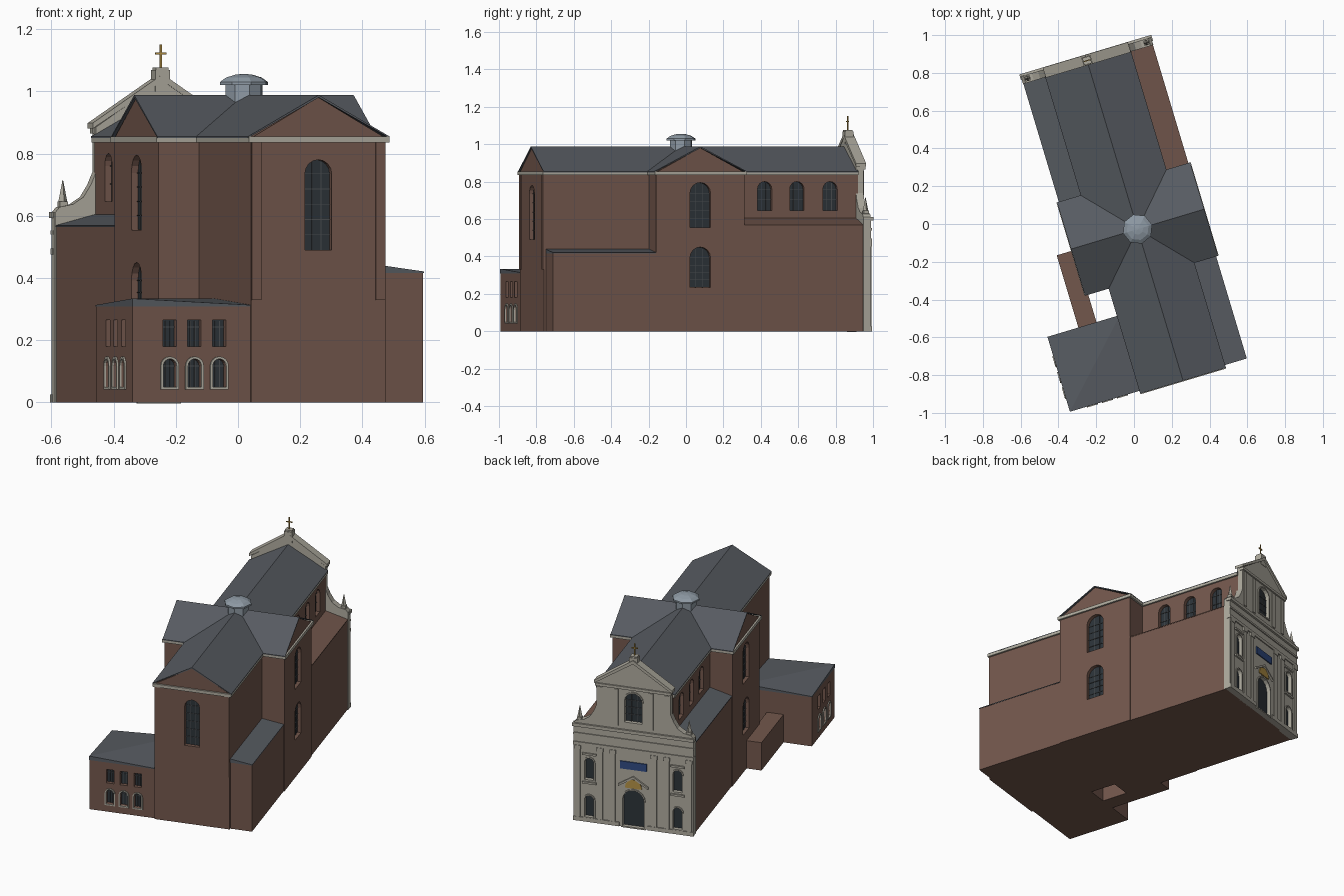
import bpy, bmesh, math
from mathutils import Matrix, Vector

if "Cube" in bpy.data.objects:
    bpy.data.objects.remove(bpy.data.objects["Cube"])

# The church sits turned on the plan: build square, then place with M
M = Matrix.Translation((0.019, -0.027, 0)) @ Matrix.Rotation(math.radians(16.7), 4, 'Z')


def material(name, rgb):
    m = bpy.data.materials.new(name)
    m.diffuse_color = (*rgb, 1)
    m.use_nodes = True
    m.node_tree.nodes["Principled BSDF"].inputs["Base Color"].default_value = m.diffuse_color
    return m


BRICK = material("brick", (0.17, 0.095, 0.072))
SLATE = material("slate", (0.095, 0.105, 0.12))
STONE = material("stone", (0.42, 0.40, 0.34))
LEAD = material("lead", (0.27, 0.32, 0.37))
GLASS = material("glass", (0.025, 0.033, 0.04))
IRON = material("iron", (0.07, 0.075, 0.08))
GOLD = material("gold", (0.45, 0.28, 0.06))
BLUE = material("blue", (0.03, 0.07, 0.22))


def finish(name, bm, mat):
    bmesh.ops.recalc_face_normals(bm, faces=bm.faces)
    me = bpy.data.meshes.new(name)
    bm.to_mesh(me)
    bm.free()
    ob = bpy.data.objects.new(name, me)
    bpy.context.collection.objects.link(ob)
    me.materials.append(mat)
    ob.matrix_world = M
    return ob


def face(axis, off, s):
    """Wall plane: maps (along, height, outwards) to local coordinates."""
    if axis == 0:
        return lambda a, z, d: Vector((off + s * d, a, z))
    return lambda a, z, d: Vector((a, off + s * d, z))


def solid(bm, prof, f, d0, d1):
    lo = [bm.verts.new(f(a, z, d0)) for a, z in prof]
    hi = [bm.verts.new(f(a, z, d1)) for a, z in prof]
    bm.faces.new(lo)
    bm.faces.new(hi)
    n = len(prof)
    for i in range(n):
        j = (i + 1) % n
        bm.faces.new((lo[i], lo[j], hi[j], hi[i]))


def ring(bm, outer, inner, f, d0, d1):
    loops = [[bm.verts.new(f(a, z, d)) for a, z in p]
             for p, d in ((outer, d0), (outer, d1), (inner, d1), (inner, d0))]
    n = len(outer)
    for k in range(4):
        p, q = loops[k], loops[(k + 1) % 4]
        for i in range(n):
            j = (i + 1) % n
            bm.faces.new((p[i], p[j], q[j], q[i]))


def rect(a0, a1, z0, z1):
    return [(a0, z0), (a1, z0), (a1, z1), (a0, z1)]


def arch(a, w, z0, z1, n=8):
    r = w / 2
    pts = [(a - r, z0), (a + r, z0)]
    return pts + [(a + r * math.cos(math.pi * i / n), z1 - r + r * math.sin(math.pi * i / n))
                  for i in range(n + 1)]


def box(bm, u0, u1, v0, v1, z0, z1):
    solid(bm, rect(u0, u1, z0, z1), face(1, 0, 1), v0, v1)


def part(name, mat, prof, f, d0, d1):
    bm = bmesh.new()
    solid(bm, prof, f, d0, d1)
    return finish(name, bm, mat)


def windows(wall, name, specs, depth=0.026, frame=None):
    """Cut recesses in a wall, then fit panes, bars and optional surrounds.
    specs: (face, centre, width, z0, z1, arched, bars)"""
    cut, pane, bars, trim = (bmesh.new() for _ in range(4))
    for f, a, w, z0, z1, arched, grid in specs:
        shape = (lambda g: arch(a, w + 2 * g, z0 - g, z1 + g)) if arched else \
                (lambda g: rect(a - w / 2 - g, a + w / 2 + g, z0 - g, z1 + g))
        solid(cut, shape(0), f, -depth, 0.02)
        solid(pane, shape(-0.0005), f, -depth - 0.002, -depth + 0.004)
        if grid:
            t, d = 0.0015, -depth + 0.008
            for k in (-1, 1):
                solid(bars, rect(a + k * w / 6 - t, a + k * w / 6 + t, z0, z1 - w * 0.08), f, -depth, d)
            n = max(2, round((z1 - z0) / 0.045))
            for k in range(1, n):
                z = z0 + (z1 - z0 - w / 2) * k / (n - 1)
                solid(bars, rect(a - w / 2, a + w / 2, z - t, z + t), f, -depth, d)
        if frame:
            ring(trim, shape(0.008), shape(0), f, -0.004, 0.006)
    cutter = finish(name + "_cutter", cut, GLASS)
    cutter.hide_render = True
    mod = wall.modifiers.new("recesses", 'BOOLEAN')
    mod.operation, mod.solver, mod.object = 'DIFFERENCE', 'EXACT', cutter
    bpy.context.view_layer.objects.active = wall
    bpy.ops.object.modifier_apply(modifier=mod.name)
    bpy.data.objects.remove(cutter)
    finish(name + "_panes", pane, GLASS)
    for label, bm, mat in (("_bars", bars, IRON), ("_surrounds", trim, frame)):
        if bm.verts:
            finish(name + label, bm, mat)
        else:
            bm.free()


def gabled(w):
    return [(-w, 0), (w, 0), (w, 0.85), (0, 0.98), (-w, 0.85)]


def chevron(w):
    return [(-w, 0.855), (0, 0.988), (w, 0.855), (w, 0.85), (0, 0.98), (-w, 0.85)]


X, Y = face(0, 0, 1), face(1, 0, 1)

# Nave with choir, and the transept crossing it
nave = part("nave_walls", BRICK, gabled(0.225), Y, -0.832, 0.92)
transept = part("transept_walls", BRICK, gabled(0.246), X, -0.36, 0.36)
part("nave_roof", SLATE, chevron(0.237), Y, -0.838, 0.92)
part("transept_roof", SLATE, chevron(0.258), X, -0.368, 0.368)
bm = bmesh.new()
box(bm, -0.236, 0.236, -0.842, 0.92, 0.835, 0.854)
box(bm, -0.371, 0.371, -0.257, 0.257, 0.835, 0.854)
finish("eaves_cornice", bm, STONE)
choir_end = face(1, -0.832, -1)
windows(nave, "nave_windows",
        [(face(0, s * 0.225, s), v, 0.08, 0.645, 0.80, True, True)
         for s in (-1, 1) for v in (0.40, 0.58, 0.765)]
        + [(choir_end, 0, 0.09, 0.49, 0.78, True, True)])
windows(transept, "transept_windows",
        [(face(0, s * 0.36, s), 0, 0.115, z0, z1, True, True)
         for s in (-1, 1) for z0, z1 in ((0.555, 0.795), (0.235, 0.45))])

# Choir corner strips
bm = bmesh.new()
for s in (-1, 1):
    solid(bm, rect(s * 0.208 - 0.016, s * 0.208 + 0.016, 0.33, 0.836), choir_end, -0.01, 0.005)
finish("choir_corner_strips", bm, BRICK)

# Aisles beside the nave and the choir, with lean-to roofs
for s, side, mat in ((-1, "left", SLATE), (1, "right", BRICK)):
    part(side + "_aisle_walls", BRICK,
         [(s * 0.2, 0), (s * 0.355, 0), (s * 0.355, 0.565), (s * 0.2, 0.603)], Y, 0.22, 0.92)
    part(side + "_aisle_roof", mat,
         [(s * 0.22, 0.598), (s * 0.358, 0.564), (s * 0.358, 0.569), (s * 0.22, 0.606)], Y, 0.24, 0.92)
part("choir_aisle_walls", BRICK, rect(0.2, 0.355, 0, 0.418), Y, -0.82, -0.2)
part("choir_aisle_roof", SLATE, [(0.22, 0.416), (0.357, 0.416), (0.357, 0.421), (0.22, 0.44)], Y, -0.822, -0.24)

# Sacristy wing with its folded roof, and the low link building
wing = part("sacristy_walls", BRICK, rect(-0.62, -0.2, 0, 0.31), Y, -0.822, -0.41)
bm = bmesh.new()
plan = [(-0.621, -0.823, 0.334), (-0.22, -0.823, 0.313), (-0.22, -0.409, 0.334), (-0.621, -0.409, 0.313)]
lo = [bm.verts.new((u, v, 0.309)) for u, v, z in plan]
hi = [bm.verts.new(p) for p in plan]
bm.faces.new(lo)
bm.faces.new((hi[0], hi[1], hi[2]))
bm.faces.new((hi[0], hi[2], hi[3]))
for i in range(4):
    j = (i + 1) % 4
    bm.faces.new((lo[i], lo[j], hi[j], hi[i]))
finish("sacristy_roof", bm, SLATE)
walls = [(face(1, -0.822, -1), a) for a in (-0.496, -0.413, -0.33)] + \
        [(face(0, -0.62, -1), a) for a in (-0.545, -0.633, -0.72)]
windows(wing, "sacristy_upper_windows", [(f, a, 0.045, 0.18, 0.265, False, True) for f, a in walls])
windows(wing, "sacristy_lower_windows", [(f, a, 0.045, 0.05, 0.14, True, True) for f, a in walls], frame=STONE)
part("link_building", BRICK, rect(-0.45, -0.35, 0, 0.175), Y, -0.415, -0.01)

# Lantern over the crossing: eight-sided drum, rim and low dome
bm = bmesh.new()
prev = None
for r, z in ((0.062, 0.92), (0.062, 1.02), (0.08, 1.02), (0.08, 1.03), (0.06, 1.044), (0.03, 1.053), (0.004, 1.056)):
    loop = [bm.verts.new((r * math.cos(math.pi * k / 4), r * math.sin(math.pi * k / 4), z)) for k in range(8)]
    if prev:
        for i in range(8):
            j = (i + 1) % 8
            bm.faces.new((prev[i], prev[j], loop[j], loop[i]))
    else:
        bm.faces.new(loop)
    prev = loop
bm.faces.new(prev)
finish("crossing_lantern", bm, LEAD)

# Stone facade: outline mirrored about the axis
FRONT = face(1, 0.952, 1)
half = [(0.36, 0), (0.36, 0.61), (0.345, 0.628), (0.30, 0.637), (0.265, 0.66), (0.24, 0.70),
        (0.223, 0.74), (0.223, 0.885), (0, 1.035)]
facade = part("facade", STONE, half + [(-u, z) for u, z in reversed(half[:-1])], FRONT, -0.042, 0)
windows(facade, "facade_openings",
        [(FRONT, 0, 0.13, 0.005, 0.235, True, False), (FRONT, 0, 0.105, 0.66, 0.845, True, True)]
        + [(FRONT, s * 0.265, 0.055, z0, z1, True, False)
           for s in (-1, 1) for z0, z1 in ((0.03, 0.165), (0.265, 0.40))],
        depth=0.022, frame=STONE)

# Facade mouldings: plinth, pilasters, entablature, pediment
bm = bmesh.new()
for s in (-1, 1):
    solid(bm, rect(*sorted((s * 0.085, s * 0.362)), 0, 0.025), FRONT, -0.01, 0.007)
    for u in (0.335, 0.2, 0.125):
        solid(bm, rect(s * u - 0.016, s * u + 0.016, 0.02, 0.475), FRONT, -0.01, 0.006)
        solid(bm, rect(s * u - 0.02, s * u + 0.02, 0.452, 0.475), FRONT, -0.01, 0.009)
    for u in (0.2, 0.105):
        solid(bm, rect(s * u - 0.014, s * u + 0.014, 0.63, 0.86), FRONT, -0.01, 0.005)
    solid(bm, [(s * 0.235, 0.88), (s * 0.235, 0.898), (0, 1.055), (0, 1.033)], FRONT, -0.045, 0.011)
    for z in (0.245, 0.425):
        solid(bm, rect(s * 0.265 - 0.042, s * 0.265 + 0.042, z - 0.006, z + 0.006), FRONT, -0.01, 0.01)
    solid(bm, [(s * 0.09, 0.255), (s * 0.09, 0.268), (0, 0.325), (0, 0.31)], FRONT, -0.01, 0.011)
for w, z0, z1, d in ((0.362, 0.475, 0.495, 0.006), (0.361, 0.54, 0.552, 0.006), (0.365, 0.592, 0.612, 0.012),
                     (0.228, 0.865, 0.882, 0.009)):
    solid(bm, rect(-w, w, z0, z1), FRONT, -0.02, d)
finish("facade_mouldings", bm, STONE)

# Door lunette and plain panel above it
part("door_lunette", GOLD, arch(0, 0.10, 0.248, 0.302), FRONT, -0.002, 0.005)
part("facade_panel", BLUE, rect(-0.08, 0.08, 0.365, 0.412), FRONT, -0.002, 0.006)

# Corner pinnacles, apex pedestal and cross
bm = bmesh.new()
for s in (-1, 1):
    c = s * 0.328
    box(bm, c - 0.014, c + 0.014, 0.918, 0.946, 0.61, 0.645)
    bmesh.ops.create_cone(bm, cap_ends=True, segments=4, radius1=0.015, radius2=0.001, depth=0.07,
                          matrix=Matrix.Translation((c, 0.932, 0.68)))
box(bm, -0.025, 0.025, 0.908, 0.955, 1.0, 1.068)
box(bm, -0.021, 0.021, 0.912, 0.951, 1.068, 1.076)
finish("facade_pinnacles", bm, STONE)
bm = bmesh.new()
box(bm, -0.003, 0.003, 0.928, 0.934, 1.07, 1.15)
box(bm, -0.018, 0.018, 0.928, 0.934, 1.118, 1.124)
finish("apex_cross", bm, GOLD)
